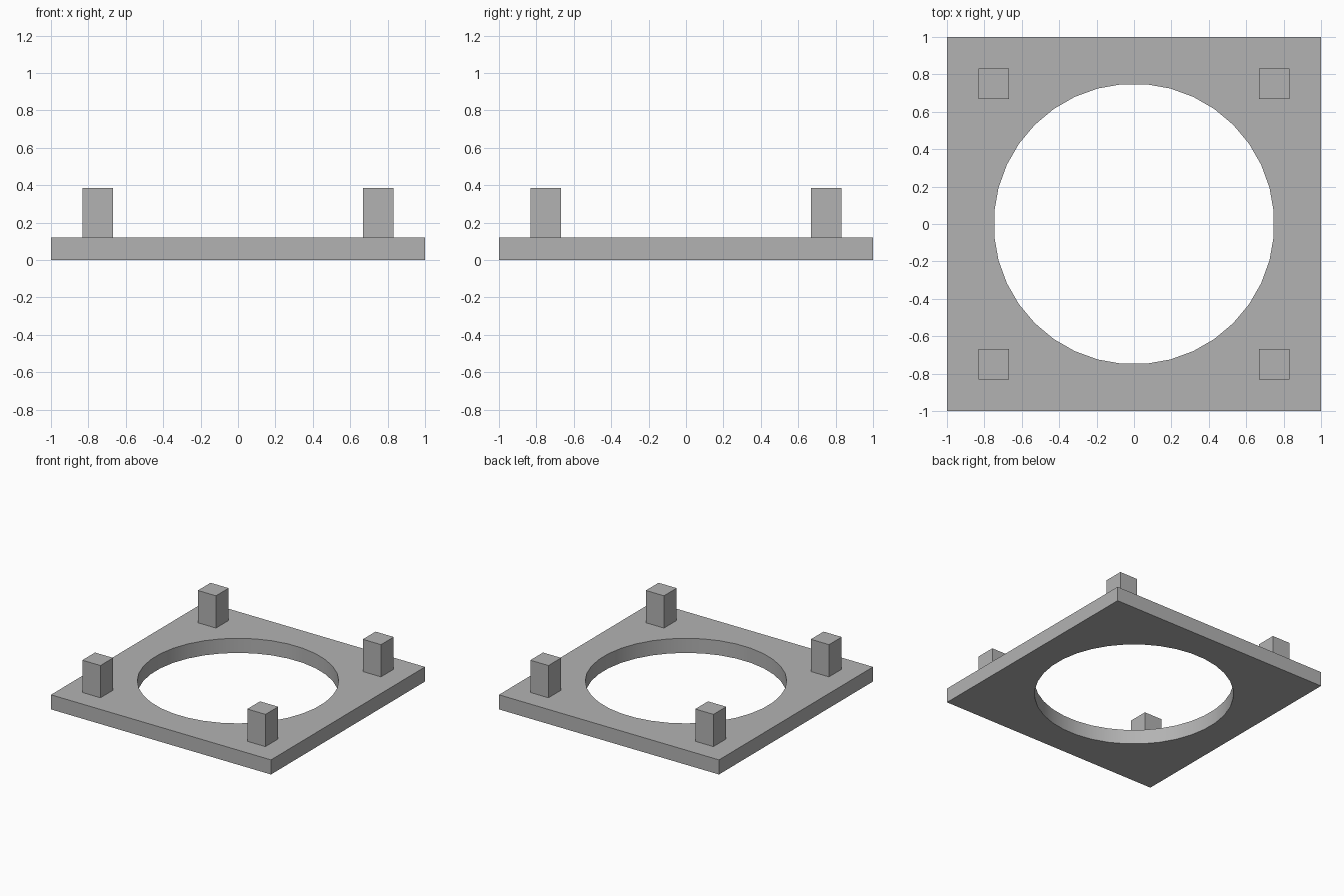
import bpy
import math

default = bpy.data.objects.get("Cube")
if default:
    bpy.data.objects.remove(default, do_unlink=True)

PLATE_H = 0.12
POST_TOP = 0.385
POST_W = 0.165
POST_POS = 0.75
HOLE_R = 0.75
HOLE_SIDES = 36

grey = bpy.data.materials.new("plain grey")
grey.use_nodes = True
colour = (0.45, 0.45, 0.45, 1)
grey.diffuse_color = colour
grey.node_tree.nodes["Principled BSDF"].inputs["Base Color"].default_value = colour


def box(name, x, y, width, bottom, top):
    bpy.ops.mesh.primitive_cube_add(size=1, location=(x, y, (bottom + top) / 2))
    obj = bpy.context.object
    obj.name = name
    obj.scale = (width, width, top - bottom)
    bpy.ops.object.transform_apply(location=False, rotation=False, scale=True)
    obj.data.materials.append(grey)
    return obj


# Square base plate
plate = box("base_plate", 0, 0, 2, 0, PLATE_H)

# Round opening through the plate
bpy.ops.mesh.primitive_cylinder_add(
    vertices=HOLE_SIDES, radius=HOLE_R, depth=1,
    rotation=(0, 0, math.pi / HOLE_SIDES))
cutter = bpy.context.object
cutter.name = "opening_cutter"
cutter.hide_render = True
cutter.data.materials.append(grey)

bpy.ops.object.select_all(action="DESELECT")
plate.select_set(True)
bpy.context.view_layer.objects.active = plate
cut = plate.modifiers.new("opening", "BOOLEAN")
cut.operation = "DIFFERENCE"
cut.solver = "EXACT"
cut.object = cutter
bpy.ops.object.modifier_apply(modifier=cut.name)
bpy.data.objects.remove(cutter, do_unlink=True)
bpy.ops.object.shade_smooth_by_angle(angle=math.radians(30))

# Four corner posts
for side, sx in (("left", 1), ("right", -1)):
    for end, sy in (("front", -1), ("back", 1)):
        box(f"{end}_{side}_post", sx * POST_POS, sy * POST_POS,
            POST_W, PLATE_H, POST_TOP)
